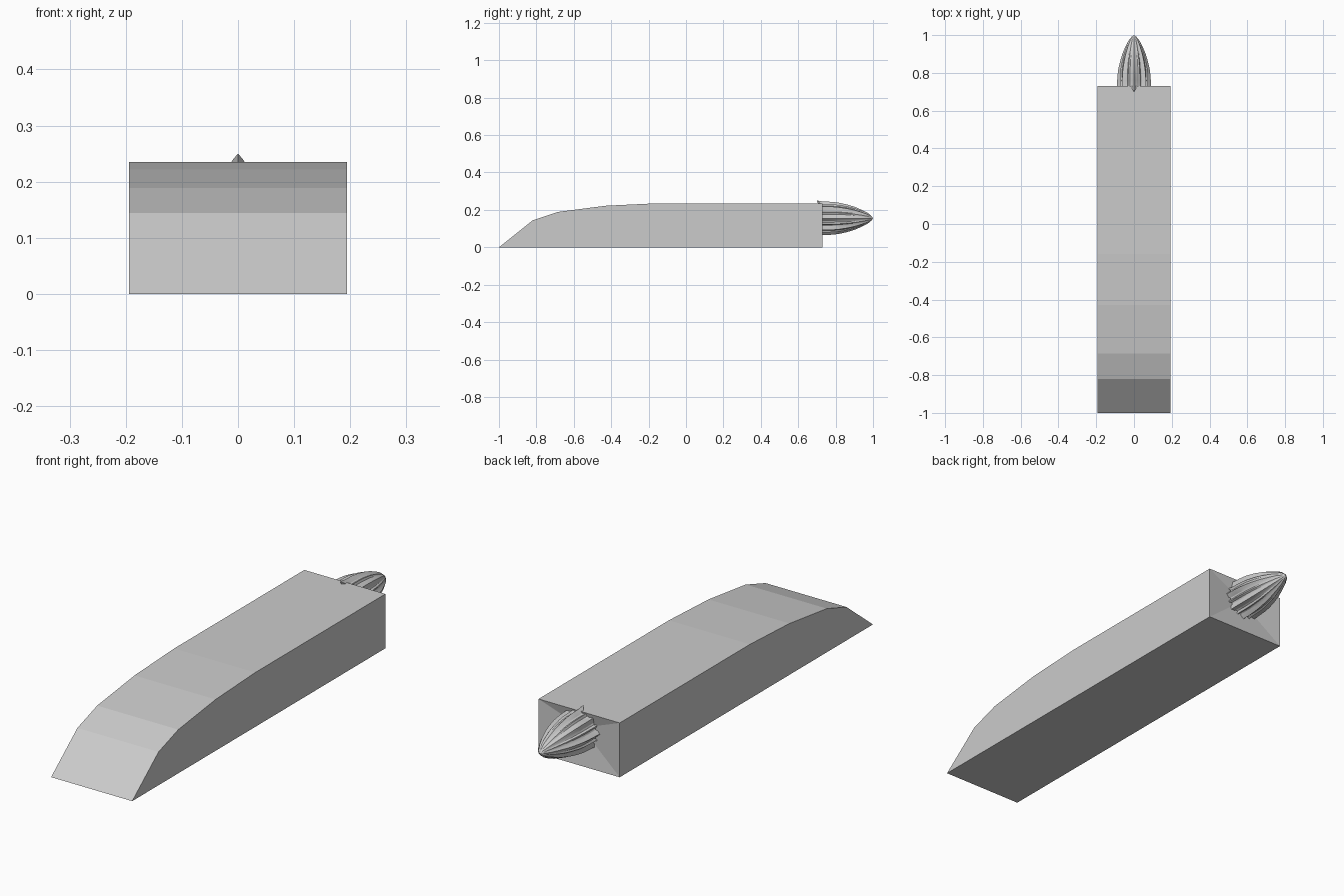
import bpy, bmesh
from math import sin, cos, pi

if "Cube" in bpy.data.objects:
    bpy.data.objects.remove(bpy.data.objects["Cube"])


def make_object(name, bm):
    bmesh.ops.recalc_face_normals(bm, faces=bm.faces[:])
    mesh = bpy.data.meshes.new(name)
    bm.to_mesh(mesh)
    bm.free()
    obj = bpy.data.objects.new(name, mesh)
    bpy.context.collection.objects.link(obj)
    return obj


# Long block: side profile extruded across x
HALF_W = 0.194
PROFILE = [(-1, 0), (-0.82, 0.144), (-0.685, 0.189), (-0.43, 0.222),
           (-0.16, 0.235), (0.73, 0.235), (0.73, 0)]
bm = bmesh.new()
left, right = [[bm.verts.new((x, y, z)) for y, z in PROFILE]
               for x in (-HALF_W, HALF_W)]
bm.faces.new(left)
bm.faces.new(right)
n = len(PROFILE)
for i in range(n):
    j = (i + 1) % n
    face = bm.faces.new((left[i], left[j], right[j], right[i]))
    if i == n - 2:
        rear = face
# Rear end is slightly dished behind the ribbed cone
centre = bmesh.ops.poke(bm, faces=[rear])["verts"][0]
centre.co = (0, 0.71, 0.155)
make_object("body", bm)

# Fluted, reamer-like nose on the rear end
RIBS = 8
AXIS_Z = 0.155
RINGS = [(0.70, 0.095), (0.73, 0.090), (0.76, 0.089), (0.79, 0.087),
         (0.82, 0.083), (0.86, 0.074), (0.90, 0.062), (0.94, 0.045),
         (0.97, 0.030), (0.99, 0.014)]
FLUTE = [0, 0.10, 0.19, 0.20, 0.10, 0.20, 0.19, 0.10]   # one rib to the next
SEGS = RIBS * len(FLUTE)
bm = bmesh.new()
rings = []
for k, (y, r) in enumerate(RINGS):
    fade = 1 - 0.6 * k / (len(RINGS) - 1)
    ring = []
    for s in range(SEGS):
        cut = FLUTE[s % len(FLUTE)]
        a = 2 * pi * s / SEGS
        rad = r * (1 - cut * fade)
        # the base is scalloped: rib ends reach further back than the flutes
        yy = y + (0.12 * cut if k == 0 else 0)
        ring.append(bm.verts.new((rad * sin(a), yy, AXIS_Z + rad * cos(a))))
    rings.append(ring)
for a, b in zip(rings, rings[1:]):
    for s in range(SEGS):
        t = (s + 1) % SEGS
        bm.faces.new((a[s], a[t], b[t], b[s]))
for ring, y in ((rings[0], 0.73), (rings[-1], 1.0)):
    tip = bm.verts.new((0, y, AXIS_Z))
    for s in range(SEGS):
        bm.faces.new((ring[s], ring[(s + 1) % SEGS], tip))
nose = make_object("fluted_nose", bm)
bpy.context.view_layer.objects.active = nose
nose.select_set(True)
bpy.ops.object.shade_smooth_by_angle(angle=pi / 7)
